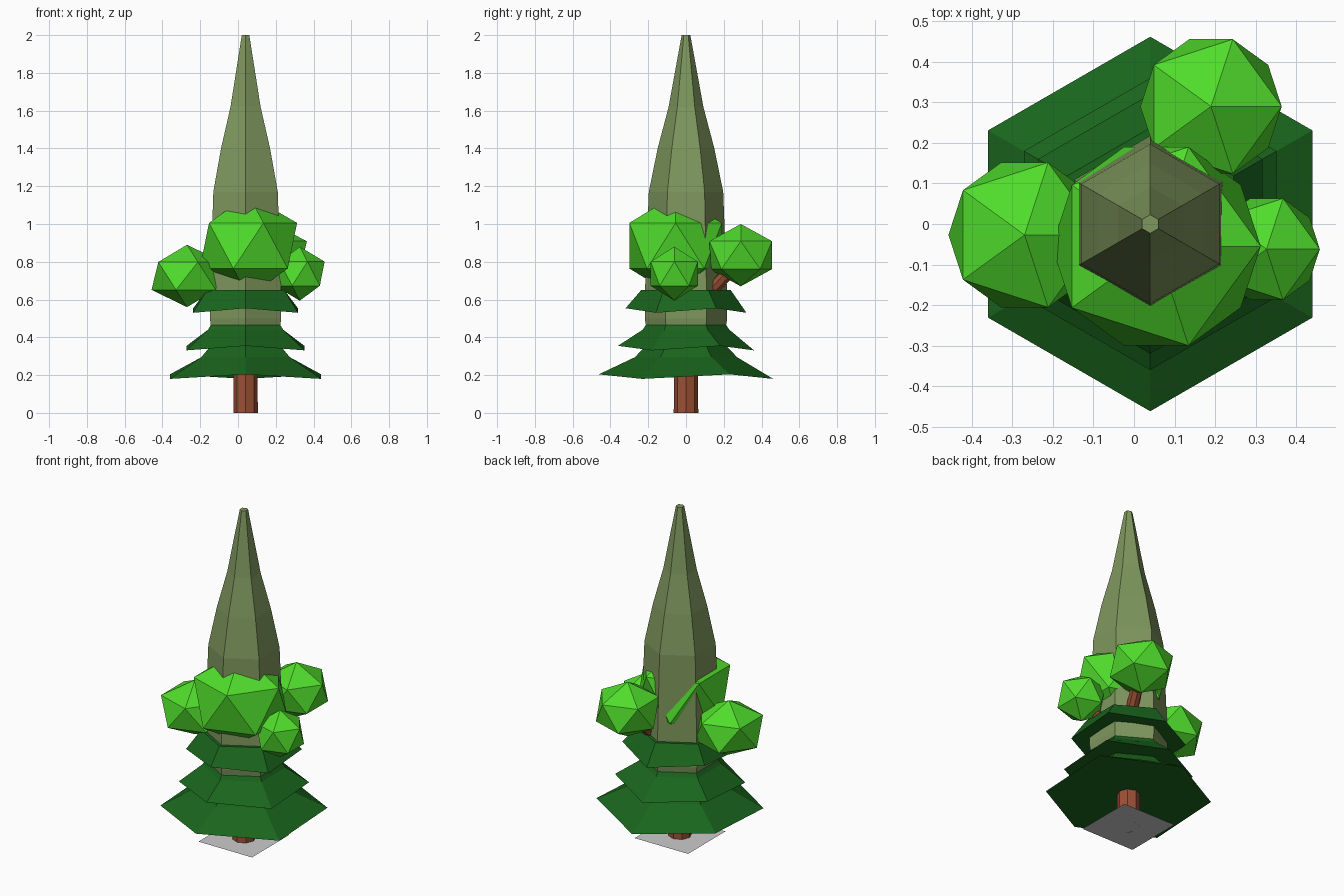
import bpy, bmesh
from math import cos, sin, pi
from mathutils import Vector

if "Cube" in bpy.data.objects:
    bpy.data.objects.remove(bpy.data.objects["Cube"])

AX = 0.04  # tree axis in x


def material(name, rgb):
    m = bpy.data.materials.new(name)
    m.diffuse_color = (*rgb, 1)
    m.use_nodes = True
    m.node_tree.nodes["Principled BSDF"].inputs["Base Color"].default_value = m.diffuse_color
    return m


bark = material("bark", (0.33, 0.08, 0.035))
olive = material("olive", (0.21, 0.31, 0.11))
dark = material("dark_green", (0.01, 0.13, 0.012))
bright = material("bright_green", (0.08, 0.72, 0.025))


def lathe(name, profile, sides, mat, jag=0.0):
    """Stacked rings (radius, z); jag alternately lifts and drops the lowest ring."""
    bm = bmesh.new()
    rings = []
    for i, (r, z) in enumerate(profile):
        ring = []
        for k in range(sides):
            a = 2 * pi * k / sides - pi / 2
            dz = jag * (-1) ** k if i == 0 else 0
            ring.append(bm.verts.new((AX + r * cos(a), r * sin(a), z + dz)))
        rings.append(ring)
    for lo, hi in zip(rings, rings[1:]):
        for k in range(sides):
            n = (k + 1) % sides
            bm.faces.new((lo[k], lo[n], hi[n], hi[k]))
    bm.faces.new(rings[0][::-1])
    bm.faces.new(rings[-1])
    me = bpy.data.meshes.new(name)
    bm.to_mesh(me)
    bm.free()
    ob = bpy.data.objects.new(name, me)
    bpy.context.collection.objects.link(ob)
    me.materials.append(mat)


def branch(name, start, end, r=0.035):
    a, b = Vector(start), Vector(end)
    bpy.ops.mesh.primitive_cylinder_add(vertices=8, radius=r, depth=(b - a).length, location=(a + b) / 2)
    ob = bpy.context.object
    ob.name = name
    ob.rotation_euler = (b - a).to_track_quat('Z', 'Y').to_euler()
    ob.data.materials.append(bark)


# Ground square
bpy.ops.mesh.primitive_plane_add(size=0.36, location=(AX, 0, 0))
bpy.context.object.name = "ground_square"

# Trunk and tall crown
lathe("trunk", [(0.065, 0), (0.062, 0.4)], 8, bark)
lathe("crown", [(0.19, 0.31), (0.218, 0.5), (0.217, 0.65), (0.197, 1.17),
                (0.15, 1.4), (0.092, 1.62), (0.023, 2.0)], 6, olive)

# Needle skirts
lathe("skirt_low", [(0.462, 0.192), (0.27, 0.295), (0.2, 0.37)], 6, dark, 0.012)
lathe("skirt_mid", [(0.36, 0.343), (0.23, 0.44), (0.195, 0.49)], 6, dark, 0.012)
lathe("skirt_top", [(0.32, 0.542), (0.237, 0.65)], 6, dark, 0.012)

# Leaf clumps: centre, horizontal radius, vertical radius
clumps = {
    "left": ((-0.27, -0.027, 0.725), 0.21, 0.165),
    "back": ((0.19, 0.29, 0.835), 0.195, 0.165),
    "right": ((0.327, -0.062, 0.737), 0.147, 0.143),
    "front": ((0.055, -0.055, 0.885), 0.288, 0.27),
}
for side, (pos, r, rz) in clumps.items():
    bpy.ops.mesh.primitive_ico_sphere_add(subdivisions=1, radius=1, location=pos)
    ob = bpy.context.object
    ob.name = side + "_leaf_clump"
    ob.scale = (r, r, rz)
    ob.data.materials.append(bright)

# Branches carrying the outer clumps
branch("left_branch", (-0.02, 0, 0.53), (-0.27, -0.027, 0.71))
branch("back_branch", (0.1, 0.06, 0.57), (0.19, 0.28, 0.8))
branch("right_branch", (0.12, -0.01, 0.57), (0.327, -0.06, 0.73), 0.03)
